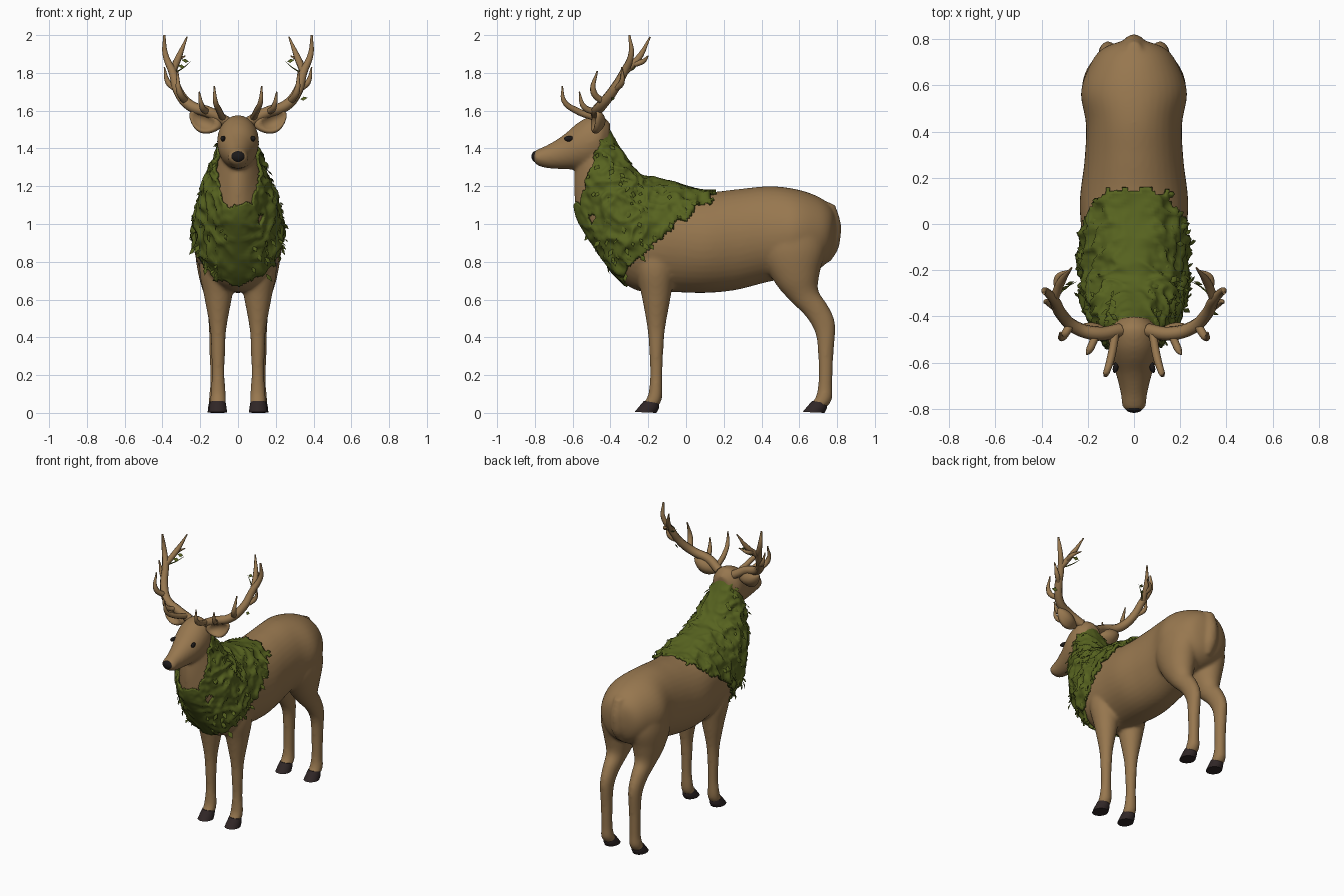
import bpy, bmesh, math, random
from mathutils import Vector, Matrix, noise

random.seed(4)
if "Cube" in bpy.data.objects:
    bpy.data.objects.remove(bpy.data.objects["Cube"])


def material(name, rgb):
    mat = bpy.data.materials.new(name)
    mat.use_nodes = True
    mat.diffuse_color = (*rgb, 1)
    mat.node_tree.nodes["Principled BSDF"].inputs["Base Color"].default_value = (*rgb, 1)
    return mat


COAT = material("brown coat", (.31, .185, .078))
MOSS = material("moss green", (.095, .125, .014))
HOOF = material("dark hoof", (.03, .02, .02))
BLACK = material("black", (.012, .01, .01))


def add_object(name, bm, mat):
    bmesh.ops.recalc_face_normals(bm, faces=bm.faces)
    mesh = bpy.data.meshes.new(name)
    for face in bm.faces:
        face.smooth = True
    bm.to_mesh(mesh)
    bm.free()
    mesh.materials.append(mat)
    obj = bpy.data.objects.new(name, mesh)
    bpy.context.collection.objects.link(obj)
    return obj


def spline(a, b, c, d, t):
    return [(2 * q + (r - p) * t + (2 * p - 5 * q + 4 * r - s) * t ** 2
             + (3 * q - p - 3 * r + s) * t ** 3) / 2 for p, q, r, s in zip(a, b, c, d)]


def loft(bm, rings, x=0, sides=32, steps=5):
    """Skin ellipses, each given by two opposite (y, z) points and a half width."""
    ends = [rings[0], *rings, rings[-1]]
    fine = [spline(*ends[i:i + 4], k / steps) for i in range(len(rings) - 1) for k in range(steps)]
    fine.append(rings[-1])
    loops = []
    for y1, z1, y2, z2, w in fine:
        mid = Vector((x, (y1 + y2) / 2, (z1 + z2) / 2))
        up = Vector((0, y1 - y2, z1 - z2)) / 2
        loops.append([bm.verts.new(mid + up * math.cos(a) + Vector((w * math.sin(a), 0, 0)))
                      for a in (math.tau * i / sides for i in range(sides))])
    for lo, hi in zip(loops, loops[1:]):
        for i in range(sides):
            j = (i + 1) % sides
            bm.faces.new((lo[i], lo[j], hi[j], hi[i]))
    bm.faces.new(loops[0])
    bm.faces.new(loops[-1])


def ellipsoid(name, loc, size, mat, turn=0):
    bm = bmesh.new()
    bmesh.ops.create_uvsphere(bm, u_segments=20, v_segments=12, radius=1)
    place = Matrix.Translation(loc) @ Matrix.Rotation(turn, 4, 'Z') @ Matrix.Diagonal((*size, 1))
    bmesh.ops.transform(bm, matrix=place, verts=bm.verts)
    return add_object(name, bm, mat)


# Profiles, as (top y, top z, bottom y, bottom z, half width)
TORSO = [(.8, 1.02, .79, .88, .04), (.77, 1.09, .75, .8, .135), (.7, 1.145, .68, .75, .19),
         (.58, 1.185, .56, .72, .23), (.44, 1.2, .42, .69, .208), (.28, 1.185, .26, .65, .215),
         (.1, 1.17, .1, .635, .235), (-.05, 1.21, -.08, .64, .225), (-.16, 1.24, -.25, .645, .215),
         (-.23, 1.25, -.36, .72, .21), (-.28, 1.29, -.48, .88, .195), (-.33, 1.36, -.57, 1.03, .17),
         (-.38, 1.44, -.59, 1.15, .137), (-.42, 1.51, -.59, 1.27, .11), (-.46, 1.56, -.58, 1.32, .09)]
HEAD = [(-.812, 1.37, -.808, 1.335, .03), (-.795, 1.39, -.785, 1.31, .05), (-.73, 1.42, -.73, 1.295, .058),
        (-.65, 1.47, -.65, 1.29, .078), (-.58, 1.53, -.58, 1.29, .1), (-.52, 1.565, -.52, 1.295, .11),
        (-.45, 1.575, -.46, 1.32, .104), (-.4, 1.53, -.42, 1.36, .06)]
TAIL = [(.74, 1.12, .79, 1.1, .03), (.74, 1, .82, 1, .045), (.735, .88, .81, .88, .045), (.73, .8, .765, .8, .02)]
FRONT_LEG = [(-.28, .95, -.07, .95, .075), (-.27, .77, -.06, .77, .1), (-.235, .62, -.08, .62, .075),
             (-.205, .45, -.11, .45, .044), (-.195, .33, -.12, .33, .037), (-.19, .2, -.125, .2, .034),
             (-.2, .1, -.125, .09, .041), (-.22, .06, -.14, .045, .042), (-.24, .035, -.16, .03, .033)]
HIND_LEG = [(.42, 1, .71, 1.04, .1), (.4, .84, .74, .88, .115), (.47, .69, .71, .75, .095),
            (.555, .59, .7, .65, .065), (.635, .51, .75, .57, .05), (.685, .42, .79, .47, .042),
            (.7, .3, .78, .3, .038), (.7, .15, .775, .15, .036), (.685, .08, .775, .08, .042),
            (.665, .055, .755, .04, .042), (.65, .035, .74, .03, .033)]
HOOF_SHAPE = [(0, .064, .08, .05, .041), (-.025, .035, .078, .025, .046), (-.05, .005, .065, 0, .049)]


def torso(bm, sides, steps):
    """The trunk and neck, with the chest narrowing to a keel at the front."""
    loft(bm, TORSO, sides=sides, steps=steps)
    for v in bm.verts:
        v.co.x *= 1 - 1.5 * max(0, -.34 - v.co.y)


# Body, blended into one skin
bm = bmesh.new()
torso(bm, 40, 5)
loft(bm, HEAD)
loft(bm, TAIL)
for side in (-1, 1):
    loft(bm, FRONT_LEG, side * .105)
    loft(bm, HIND_LEG, side * .112)
body = add_object("body", bm, COAT)
remesh = body.modifiers.new("blend", 'REMESH')
remesh.mode, remesh.voxel_size, remesh.use_smooth_shade = 'VOXEL', .01, True
relax = body.modifiers.new("relax", 'SMOOTH')
relax.factor, relax.iterations = .5, 9

# Hooves
for label, x, y in (("front", .107, -.222), ("hind", .112, .668)):
    for side, tag in ((-1, "right"), (1, "left")):
        bm = bmesh.new()
        loft(bm, [(a + y, b, c + y, d, w) for a, b, c, d, w in HOOF_SHAPE], side * x)
        hoof = add_object(f"{label}_hoof_{tag}", bm, HOOF)
        hoof.data.set_sharp_from_angle(angle=.7)

# Nose, eyes and ears
ellipsoid("nose", (0, -.797, 1.357), (.037, .021, .029), BLACK)
for side, tag in ((-1, "right"), (1, "left")):
    ellipsoid("eye_" + tag, (side * .079, -.62, 1.452), (.012, .026, .015), BLACK, side * .25)
    bm = bmesh.new()
    bmesh.ops.create_uvsphere(bm, u_segments=24, v_segments=16, radius=1)
    for v in bm.verts:
        along, height = v.co.x, v.co.z
        hollow = max(0, 1 - height ** 2 * 1.6 - (along - .1) ** 2 * 1.4)
        v.co.y = v.co.y * .033 + (.045 * hollow if v.co.y < 0 else .015 * hollow)
        v.co.z = height * .06 * (1 - .3 * along ** 2) - .012 * (1 - along ** 2)
        v.co.x = along * .092
    place = (Matrix.Scale(side, 4, (1, 0, 0)) @ Matrix.Translation((.172, -.475, 1.55))
             @ Matrix.Rotation(-.4, 4, 'Y') @ Matrix.Rotation(.12, 4, 'Z'))
    bmesh.ops.transform(bm, matrix=place, verts=bm.verts)
    add_object("ear_" + tag, bm, COAT)

# Antlers: a beam and its tines, each with a start radius
BRANCHES = [
    (.03, [(.06, -.46, 1.54), (.15, -.475, 1.59), (.25, -.45, 1.625), (.315, -.39, 1.7),
           (.345, -.33, 1.8), (.385, -.29, 1.9), (.39, -.3, 2)]),
    (.018, [(.08, -.47, 1.56), (.1, -.58, 1.6), (.12, -.645, 1.65), (.125, -.655, 1.73)]),
    (.018, [(.16, -.47, 1.59), (.19, -.54, 1.62), (.205, -.565, 1.7)]),
    (.019, [(.27, -.43, 1.64), (.31, -.49, 1.7), (.32, -.47, 1.81)]),
    (.017, [(.32, -.38, 1.71), (.37, -.34, 1.75), (.39, -.34, 1.83)]),
    (.02, [(.345, -.32, 1.81), (.315, -.25, 1.88), (.27, -.19, 1.99)]),
    (.015, [(.33, -.29, 1.84), (.33, -.23, 1.86), (.28, -.2, 1.89)])]


def branches(name, items, mat):
    curve = bpy.data.curves.new(name, 'CURVE')
    curve.dimensions, curve.bevel_depth, curve.bevel_resolution = '3D', 1, 2
    curve.use_fill_caps = True
    for radius, path in items:
        line = curve.splines.new('BEZIER')
        line.resolution_u = 6
        line.bezier_points.add(len(path) - 1)
        for i, (p, co) in enumerate(zip(line.bezier_points, path)):
            p.co, p.handle_left_type, p.handle_right_type = co, 'AUTO', 'AUTO'
            p.radius = radius * (1 - .8 * (i / (len(path) - 1)) ** 3)
    temp = bpy.data.objects.new(name, curve)
    bpy.context.collection.objects.link(temp)
    mesh = bpy.data.meshes.new_from_object(temp.evaluated_get(bpy.context.evaluated_depsgraph_get()))
    bpy.data.objects.remove(temp)
    bm = bmesh.new()
    bm.from_mesh(mesh)
    return add_object(name, bm, mat)


for side, tag in ((-1, "right"), (1, "left")):
    branches("antler_" + tag, [(r, [(side * x, y, z) for x, y, z in path]) for r, path in BRANCHES], COAT)


def leaf(bm, co, along, normal, size):
    """A pointed leaf folded along its middle rib."""
    across = along.cross(normal).normalized() * size * .32
    lift = normal * size * .18
    base, tip = bm.verts.new(co), bm.verts.new(co + along * size + lift)
    rib = bm.verts.new(co + along * size * .5 + lift * 1.6)
    for s in (-1, 1):
        edge = bm.verts.new(co + along * size * .45 + across * s + lift * .4)
        bm.faces.new((base, edge, rib))
        bm.faces.new((rib, edge, tip))


# Moss mantle over neck, chest and shoulders, pointed under the chest
def covered(p):
    ragged = .045 * noise.noise(p * 13) + .015 * noise.noise(p * 45)
    point = .1 * max(0, 1 - abs(p.x) / .14) if p.y < -.15 else 0
    below = p.z + ragged < .99 + .85 * (p.y + .05) - point
    throat = p.z + ragged > 1.09 and p.y + ragged * .5 < -.44 - (1.5 - p.z) * .3
    bare_patch = (p - Vector((.12, -.5, 1.03))).length < .03
    return not (below or throat or bare_patch or p.z + ragged * .3 > 1.51)


bm = bmesh.new()
torso(bm, 120, 12)
bmesh.ops.recalc_face_normals(bm, faces=bm.faces)
bmesh.ops.delete(bm, geom=[f for f in bm.faces if not covered(f.calc_center_median())], context='FACES')
bm.normal_update()
for v, n in [(v, v.normal.copy()) for v in bm.verts]:
    flank = min(1, abs(v.co.x) / .12)
    ridge = 1 - abs(noise.noise(v.co * 12))
    v.co += n * (.009 + flank * (.026 * ridge ** 4 + .01 * noise.noise(v.co * 32)))
bm.normal_update()
spots = [(v.co.copy(), v.normal.copy()) for v in bm.verts if abs(v.co.x) > .07 and v.co.y > -.52]
mantle = add_object("moss_mantle", bm, MOSS)
thick = mantle.modifiers.new("thickness", 'SOLIDIFY')
thick.thickness, thick.offset = .018, -1

# Loose leaves on the mantle and a few hanging from the antlers
bm = bmesh.new()
for co, n in random.sample(spots, 170):
    drift = Vector((random.uniform(-.6, .6), random.uniform(-.6, .9), -.8)) + n * .2
    leaf(bm, co, drift.normalized(), n, random.uniform(.025, .05))
for co in ((.26, -.25, 1.86), (.33, -.38, 1.66), (-.26, -.25, 1.86), (-.28, -.27, 1.83)):
    leaf(bm, Vector(co), Vector((math.copysign(.9, co[0]), -.2, .1)).normalized(),
         Vector((0, -.8, .6)), .04)
add_object("leaves", bm, MOSS)
branches("leaf_twigs", [(.004, [(s * .345, -.33, 1.8), (s * .3, -.28, 1.82), (s * .25, -.25, 1.86)])
                        for s in (-1, 1)], MOSS)
